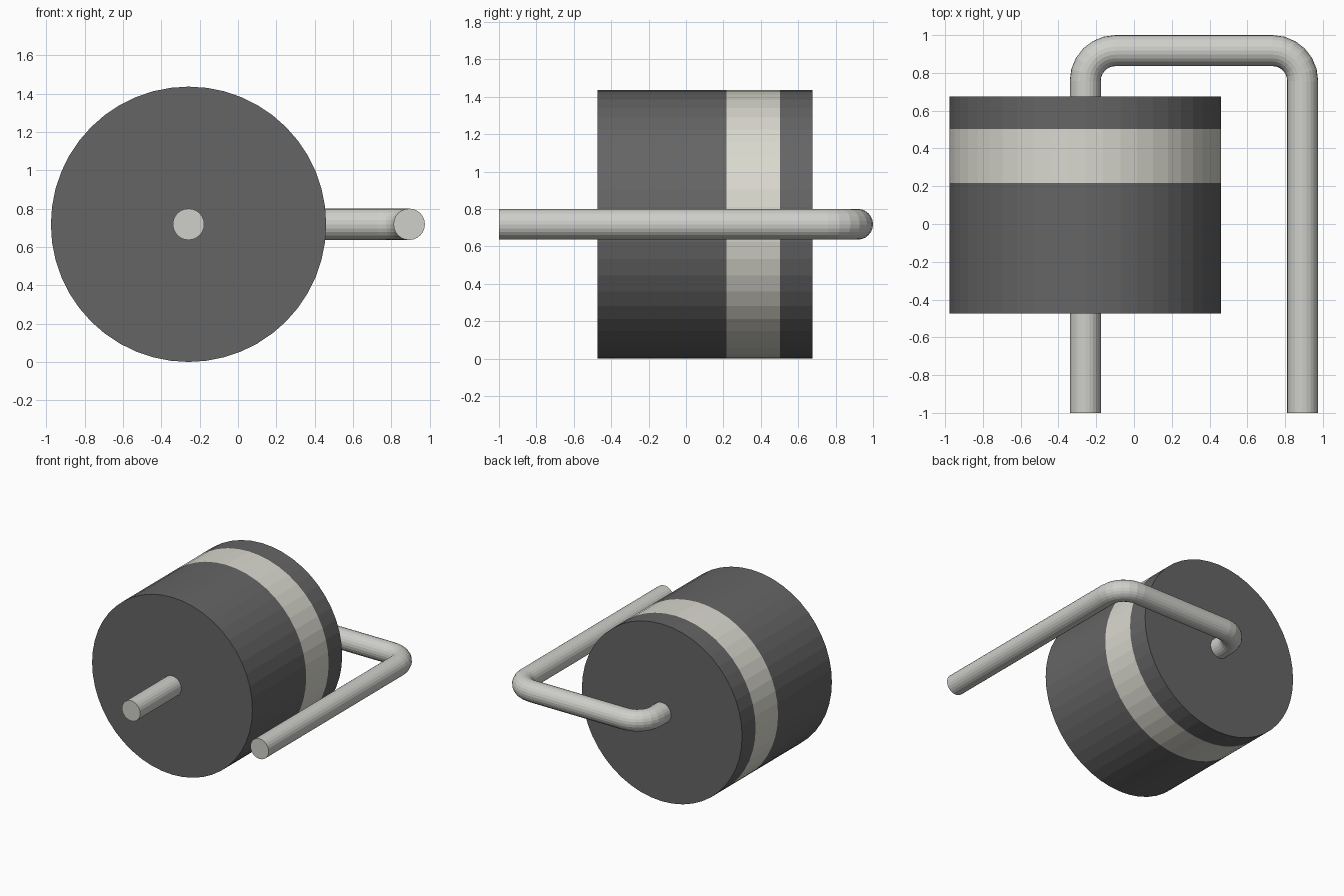
import bpy, bmesh
from math import sin, cos, pi, radians

if "Cube" in bpy.data.objects:
    bpy.data.objects.remove(bpy.data.objects["Cube"])

CX, CZ = -0.258, 0.718      # body axis
BODY_R, LEAD_R = 0.718, 0.082
BODY_SIDES, LEAD_SIDES = 48, 24


def material(name, colour):
    m = bpy.data.materials.new(name)
    m.diffuse_color = (*colour, 1)
    m.use_nodes = True
    m.node_tree.nodes["Principled BSDF"].inputs["Base Color"].default_value = m.diffuse_color
    return m


def sweep(name, frames, radius, sides, mat, cap_start, cap_end):
    """Tube through (x, y, heading) frames lying in the plane z = CZ."""
    bm = bmesh.new()
    rings = []
    for x, y, h in frames:
        ring = []
        for i in range(sides):
            a = 2 * pi * i / sides
            side = radius * cos(a)
            ring.append(bm.verts.new((x + side * sin(h), y - side * cos(h),
                                      CZ + radius * sin(a))))
        rings.append(ring)
    for a, b in zip(rings, rings[1:]):
        for i in range(sides):
            j = (i + 1) % sides
            bm.faces.new((a[i], b[i], b[j], a[j]))
    if cap_start:
        bm.faces.new(rings[0])
    if cap_end:
        bm.faces.new(rings[-1][::-1])
    # make every face point away from the swept axis
    bmesh.ops.recalc_face_normals(bm, faces=bm.faces)
    mesh = bpy.data.meshes.new(name)
    bm.to_mesh(mesh)
    bm.free()
    mesh.materials.append(mat)
    ob = bpy.data.objects.new(name, mesh)
    bpy.context.collection.objects.link(ob)
    return ob


dark = material("dark_plastic", (0.13, 0.13, 0.13))
cream = material("cream_stripe", (0.70, 0.69, 0.62))
metal = material("lead_metal", (0.62, 0.62, 0.59))

# Body in three flush sections: main barrel, polarity band, rear rim
for name, y0, y1, mat, c0, c1 in (
        ("main_body", -0.473, 0.216, dark, True, False),
        ("polarity_band", 0.216, 0.503, cream, False, False),
        ("rear_body", 0.503, 0.676, dark, False, True)):
    sweep(name, [(CX, y0, pi / 2), (CX, y1, pi / 2)],
          BODY_R, BODY_SIDES, mat, c0, c1)

# Wire lead: up the body axis, two rounded corners, back along the side
BEND, STEPS = 0.16, 6
RIGHT, BACK = 0.893, 0.918


def corner(cx, cy, start):
    """Quarter turn to the right, from heading `start` degrees."""
    out = []
    for i in range(STEPS + 1):
        h = radians(start - 90 * i / STEPS)
        out.append((cx - BEND * sin(h), cy + BEND * cos(h), h))
    return out


path = [(CX, -1, pi / 2)]
path += corner(CX + BEND, BACK - BEND, 90)
path += corner(RIGHT - BEND, BACK - BEND, 0)
path += [(RIGHT, -1, -pi / 2)]
sweep("wire_lead", path, LEAD_R, LEAD_SIDES, metal, True, True)
